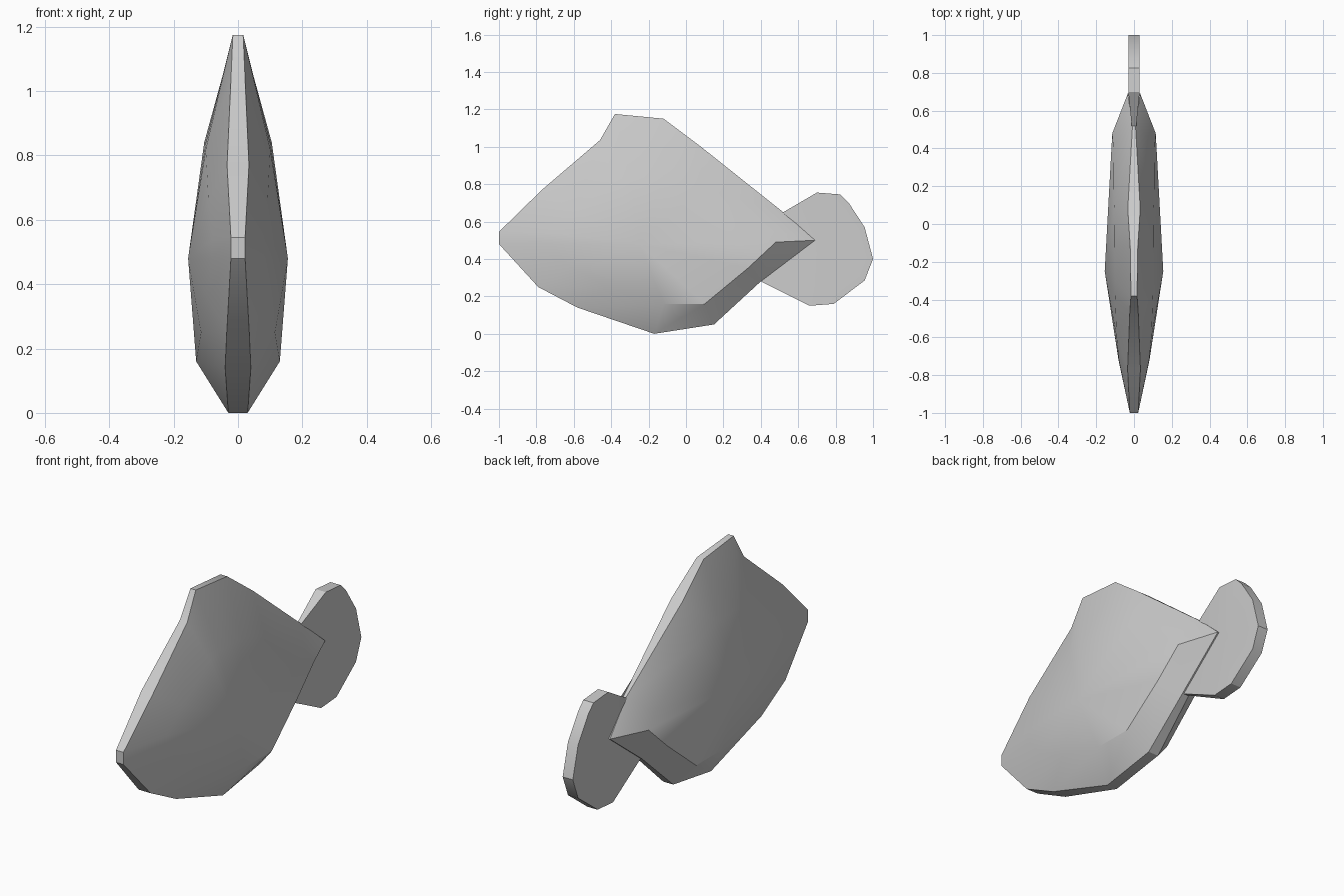
import bpy, bmesh, math

if "Cube" in bpy.data.objects:
    bpy.data.objects.remove(bpy.data.objects["Cube"])


def make_object(name, bm):
    bmesh.ops.recalc_face_normals(bm, faces=bm.faces)
    mesh = bpy.data.meshes.new(name)
    bm.to_mesh(mesh)
    bm.free()
    obj = bpy.data.objects.new(name, mesh)
    bpy.context.collection.objects.link(obj)
    bpy.ops.object.select_all(action='DESELECT')
    obj.select_set(True)
    bpy.context.view_layer.objects.active = obj
    bpy.ops.object.shade_smooth_by_angle(angle=math.radians(32))
    return obj


def bridge(bm, a, b):
    n = len(a)
    for i in range(n):
        j = (i + 1) % n
        bm.faces.new((a[i], a[j], b[j], b[i]))


def two_sided(name, rim, inner, centre):
    """Flat edge strip with domed left and right sides; points are (y, z, half width)."""
    bm = bmesh.new()
    rims = []
    for s in (-1, 1):
        outer = [bm.verts.new((s * w, y, z)) for y, z, w in rim]
        rims.append(outer)
        last = outer
        if inner:
            last = [bm.verts.new((s * w, y, z)) for y, z, w in inner]
            bridge(bm, outer, last)
        y, z, w = centre
        c = bm.verts.new((s * w, y, z))
        for i in range(len(last)):
            bm.faces.new((last[i], last[(i + 1) % len(last)], c))
    bridge(bm, *rims)
    return make_object(name, bm)


# Body: narrow outer rim, wider shoulder ring, bulging centre
body_rim = [
    (-1, .545, .022), (-1, .48, .022), (-.79, .25, .035), (-.58, .14, .04),
    (-.17, 0, .03), (.15, .05, .03), (.4, .28, .02), (.69, .5, .033),
    (.52, .65, .008), (.08, 1.0, .033), (-.12, 1.15, .02), (-.38, 1.175, .016),
    (-.46, 1.035, .022), (-.77, .77, .034)]
body_ring = [
    (-.72, .54, .08), (-.72, .48, .082), (-.62, .36, .095), (-.42, .25, .115),
    (-.12, .16, .13), (.1, .16, .13), (.33, .35, .12), (.48, .49, .115),
    (.42, .56, .11), (.08, .78, .106), (-.12, .84, .105), (-.3, .84, .10),
    (-.38, .82, .10), (-.6, .66, .092)]
two_sided("body", body_rim, body_ring, (-.25, .48, .155))

# Tail: flat rounded disc that thins out where it enters the body
tail_rim = [
    (.4, .28, .012), (.66, .15, .03), (.79, .16, .03), (.955, .285, .03),
    (1, .4, .03), (.955, .57, .03), (.87, .7, .03), (.825, .745, .03),
    (.7, .755, .03), (.52, .65, .012)]
two_sided("tail_disc", tail_rim, None, (.74, .45, .03))
